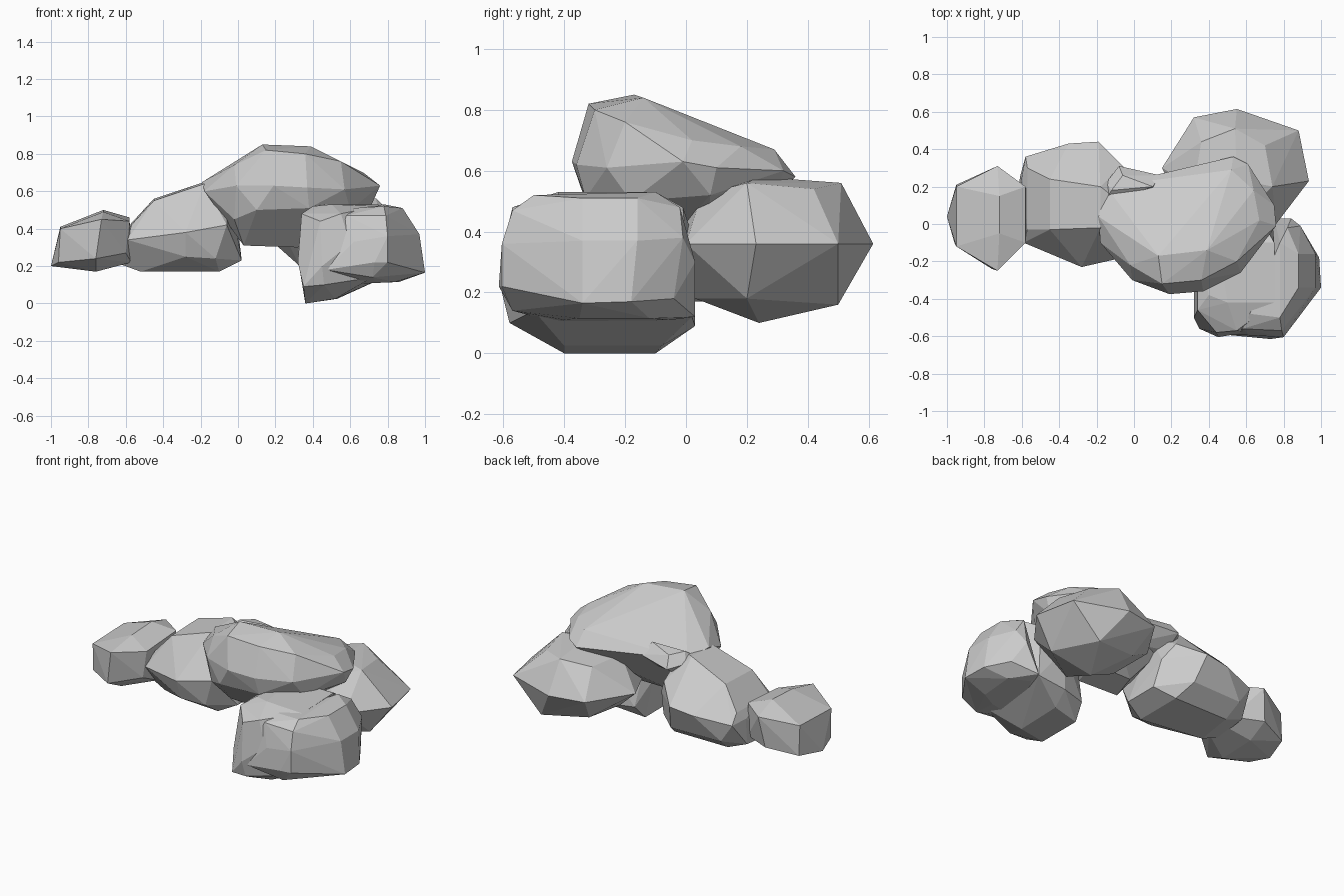
import bpy, bmesh, math


def rock(name, *layers):
    """Faceted boulder: convex skin around a few stacked outlines."""
    bm = bmesh.new()
    for layer in layers:
        for p in layer:
            bm.verts.new(p)
    bmesh.ops.convex_hull(bm, input=bm.verts[:])
    loose = [v for v in bm.verts if not v.link_faces]
    bmesh.ops.delete(bm, geom=loose, context='VERTS')
    bmesh.ops.dissolve_limit(bm, angle_limit=math.radians(4),
                             verts=bm.verts[:], edges=bm.edges[:])
    bmesh.ops.recalc_face_normals(bm, faces=bm.faces[:])
    mesh = bpy.data.meshes.new(name)
    bm.to_mesh(mesh)
    bm.free()
    ob = bpy.data.objects.new(name, mesh)
    bpy.context.collection.objects.link(ob)
    return ob


# Small stone at the far left
rock("left_small_rock",
     [(-.76, -.1, .17), (-.76, .15, .18), (-.57, .0, .22), (-.57, .13, .22)],
     [(-1, .04, .2), (-.96, -.1, .22), (-.95, .21, .22), (-.76, -.24, .24),
      (-.76, .28, .25), (-.6, -.11, .27), (-.58, .2, .25)],
     [(-.95, -.12, .4), (-.95, .2, .41), (-.73, -.25, .45), (-.73, .31, .45),
      (-.58, -.1, .44), (-.58, .2, .46)],
     [(-.72, -.05, .49), (-.72, .15, .5)])

# Sloping stone, left of the middle
rock("left_middle_rock",
     [(-.52, .0, .17), (-.1, -.06, .17), (-.48, .26, .17), (-.1, .26, .17)],
     [(-.63, .02, .21), (-.61, .25, .22), (-.28, -.18, .25), (-.12, -.16, .24),
      (.02, -.03, .23), (.02, .2, .23), (-.5, .36, .25), (-.15, .37, .25)],
     [(-.59, -.1, .34), (-.6, .25, .38), (-.28, -.23, .38), (-.06, -.18, .42),
      (.0, .25, .4), (-.58, .36, .37), (-.35, .43, .4), (-.19, .44, .42)],
     [(-.57, -.03, .42), (-.57, .3, .43), (-.45, -.03, .55), (-.45, .24, .56),
      (-.18, -.02, .64), (-.18, .2, .65), (-.05, .1, .62), (-.06, .31, .5)])

# Large stone on top: main body, then the lobe at its back left corner
rock("top_rock",
     [(.03, -.12, .31), (.32, -.12, .3), (.08, .06, .32), (.36, .06, .32)],
     [(-.02, -.24, .45), (.1, -.33, .5), (.38, -.33, .51), (.6, -.18, .5),
      (.71, .08, .52), (.55, .3, .53), (.36, .25, .51), (-.02, .12, .48)],
     [(-.18, -.1, .6), (-.01, -.3, .63), (.19, -.375, .63), (.37, -.36, .62),
      (.57, -.26, .61), (.76, -.01, .63), (.75, .1, .61), (.61, .32, .6),
      (.53, .36, .58), (.14, .25, .6), (-.15, .2, .62), (-.19, .04, .65)],
     [(-.02, -.22, .74), (.15, -.32, .82), (.36, -.3, .8), (.55, -.2, .76),
      (.67, .02, .7), (.64, .18, .68), (.52, .29, .67), (.1, .2, .66)],
     [(.13, -.17, .85), (.39, -.14, .84), (.3, .02, .77)])
rock("top_rock_corner",
     [(-.02, .1, .48), (.14, .15, .5), (-.08, .2, .51)],
     [(-.15, .22, .6), (-.08, .31, .58), (.14, .26, .6), (-.17, .1, .6)],
     [(-.12, .18, .66), (-.06, .26, .65), (.1, .2, .67)])

# Angular stone at the back right
rock("back_rock",
     [(.53, .24, .1), (.38, .44, .2), (.68, .5, .16), (.8, .2, .18),
      (.54, .03, .18), (.33, .2, .2)],
     [(.15, .3, .36), (.32, .57, .36), (.55, .615, .36), (.88, .5, .36),
      (.935, .23, .36), (.76, .0, .36), (.45, -.05, .36), (.25, .08, .36)],
     [(.36, .44, .53), (.54, .51, .56), (.7, .42, .54), (.74, .2, .56),
      (.55, .24, .58), (.58, .05, .52), (.32, .2, .53)])

# Front right boulder: two fused lobes
rock("front_left_lobe",
     [(.36, -.4, 0), (.36, -.1, 0), (.52, -.4, .025), (.53, -.08, .025)],
     [(.35, -.56, .09), (.46, -.58, .1), (.38, -.02, .09), (.72, -.5, .14),
      (.55, .03, .09), (.74, .02, .12)],
     [(.32, -.5, .22), (.32, -.12, .24), (.45, -.605, .2), (.6, -.58, .32),
      (.55, .03, .36)],
     [(.34, -.46, .48), (.34, -.12, .48), (.44, -.58, .44), (.55, -.57, .48),
      (.4, -.38, .52), (.5, -.42, .53), (.45, -.1, .53), (.75, -.1, .53),
      (.75, -.42, .52), (.7, -.01, .48)])
rock("front_right_lobe",
     [(.55, -.42, .1), (.74, -.4, .11), (.84, -.35, .115), (.86, -.12, .115),
      (.74, -.05, .11), (.72, -.57, .14)],
     [(.47, -.59, .18), (.73, -.615, .22), (.8, -.605, .22), (1, -.34, .165),
      (.99, -.18, .17), (.84, .03, .3), (.75, .03, .12), (.9, -.04, .18)],
     [(.62, -.595, .33), (.8, -.605, .36), (.97, -.34, .37), (.97, -.16, .37),
      (.89, -.01, .38)],
     [(.58, -.56, .47), (.79, -.57, .47), (.88, -.34, .51), (.88, -.16, .51),
      (.82, -.02, .48), (.78, -.5, .52), (.78, -.1, .53), (.62, -.48, .51)])
